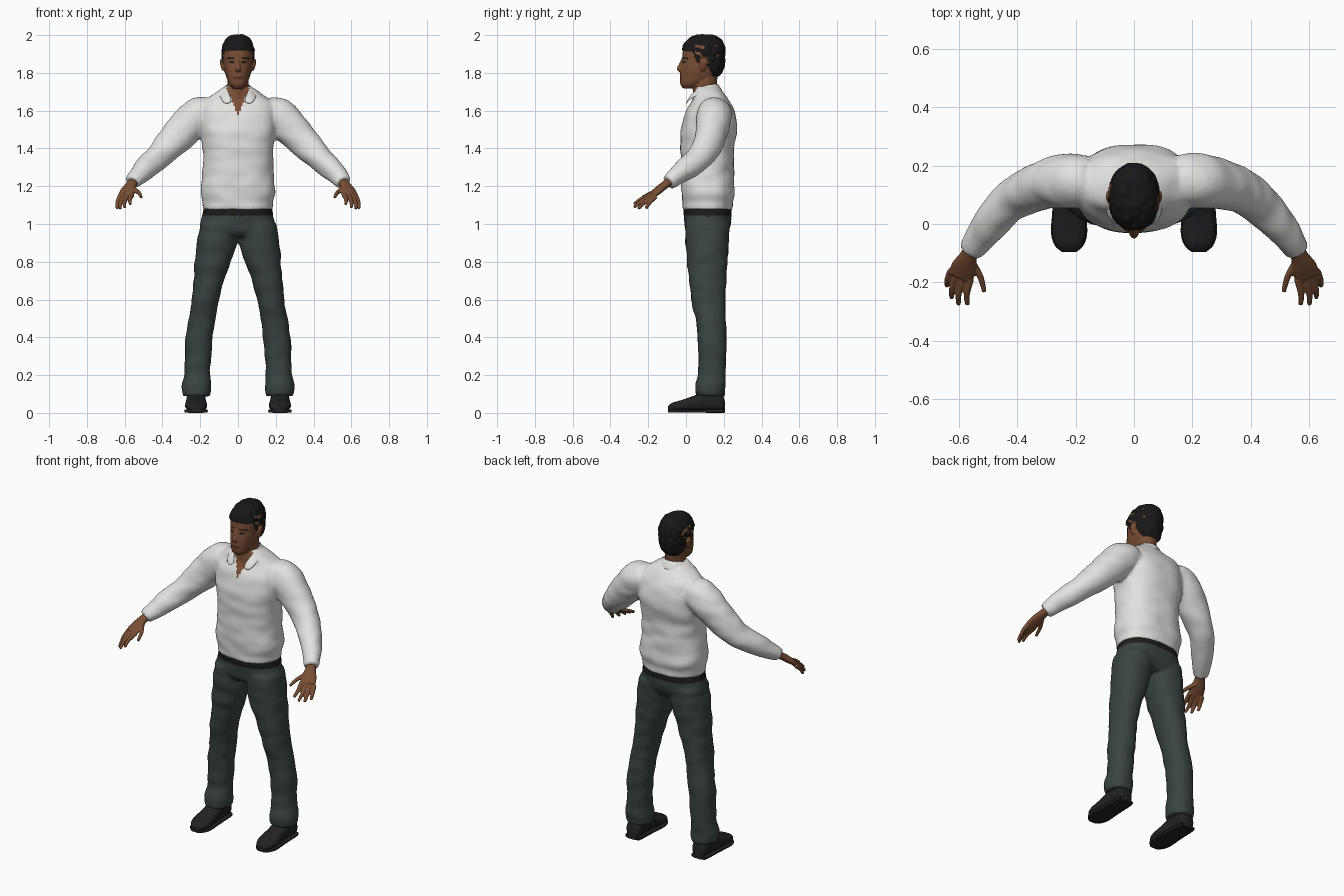
import bpy, bmesh, math
from mathutils import Vector, noise

if "Cube" in bpy.data.objects:
    bpy.data.objects.remove(bpy.data.objects["Cube"])


def material(name, rgb):
    m = bpy.data.materials.new(name)
    m.use_nodes = True
    m.diffuse_color = (*rgb, 1)
    bsdf = m.node_tree.nodes["Principled BSDF"]
    bsdf.inputs["Base Color"].default_value = (*rgb, 1)
    bsdf.inputs["Roughness"].default_value = 0.8
    return m


WHITE = material("white cloth", (0.76, 0.76, 0.74))
GREY = material("slate cloth", (0.042, 0.056, 0.056))
BLACK = material("black belt", (0.012, 0.012, 0.013))
LEATHER = material("shoe leather", (0.016, 0.016, 0.018))
SKIN = material("brown skin", (0.19, 0.075, 0.034))
LIPS = material("dark lips", (0.09, 0.03, 0.02))
HAIR = material("black hair", (0.009, 0.009, 0.01))
X, Y, Z = Vector((1, 0, 0)), Vector((0, 1, 0)), Vector((0, 0, 1))


def refine(rows, steps=5):
    """Catmull-Rom interpolation between section rows."""
    rows = [Vector(r) for r in rows]
    out = []
    for i in range(len(rows) - 1):
        a, b, c = rows[max(i - 1, 0)], rows[i], rows[i + 1]
        d = rows[min(i + 2, len(rows) - 1)]
        for k in range(steps):
            t = k / steps
            out.append(0.5 * (2 * b + (c - a) * t + (2 * a - 5 * b + 4 * c - d) * t * t
                              + (3 * b - a - 3 * c + d) * t ** 3))
    return out + [rows[-1]]


def loft(bm, rows, frame=(X, Y), power=2.0, sides=28):
    """Closed tube through rows of x, y, z, half width, half depth.
    With frame None the rings follow the path."""
    rows = refine(rows)
    rings = []
    for i, r in enumerate(rows):
        u, v = frame or (X, Y)
        if frame is None:
            t = rows[min(i + 1, len(rows) - 1)].copy() - rows[max(i - 1, 0)]
            u = Vector(t[:3]).cross(Z).normalized()
            v = u.cross(Vector(t[:3])).normalized()
        ring = []
        for k in range(sides):
            c, s = math.cos(math.tau * k / sides), math.sin(math.tau * k / sides)
            c = math.copysign(abs(c) ** (2 / power), c)
            s = math.copysign(abs(s) ** (2 / power), s)
            ring.append(bm.verts.new(Vector(r[:3]) + u * c * r[3] + v * s * r[4]))
        rings.append(ring)
    for a, b in zip(rings, rings[1:]):
        for k in range(sides):
            j = (k + 1) % sides
            bm.faces.new((a[k], a[j], b[j], b[k]))
    bm.faces.new(rings[0])
    bm.faces.new(rings[-1])


def flip(rows, s):
    return [(r[0] * s, *r[1:]) for r in rows]


def finish(name, bm, mats, voxel=0, relax=3, rule=None, push=None):
    """Fuse the lofts, then colour faces by rule and push vertices along normals."""
    bmesh.ops.recalc_face_normals(bm, faces=bm.faces)
    me = bpy.data.meshes.new(name)
    bm.to_mesh(me)
    bm.free()
    ob = bpy.data.objects.new(name, me)
    bpy.context.collection.objects.link(ob)
    if voxel:
        mod = ob.modifiers.new("fuse", 'REMESH')
        mod.mode, mod.voxel_size = 'VOXEL', voxel
        mod = ob.modifiers.new("relax", 'SMOOTH')
        mod.factor, mod.iterations = 0.5, relax
        deps = bpy.context.evaluated_depsgraph_get()
        me = bpy.data.meshes.new_from_object(ob.evaluated_get(deps))
        ob.modifiers.clear()
        ob.data = me
    me.materials.clear()
    for m in mats:
        me.materials.append(m)
    for p in me.polygons:
        p.use_smooth = True
        p.material_index = rule(p.center) if rule else 0
    if push:
        moves = [v.co + v.normal * push(v.co) for v in me.vertices]
        for v, co in zip(me.vertices, moves):
            v.co = co
    return ob


def folds(co):
    return 0.006 * noise.noise(Vector((co.x * 9, co.y * 9, co.z * 16)))


# Shirt: torso and sleeves
bm = bmesh.new()
loft(bm, [(0, .115, 1.075, .184, .132), (0, .115, 1.12, .186, .134), (0, .116, 1.17, .200, .142),
          (0, .114, 1.25, .190, .140), (0, .112, 1.38, .186, .141), (0, .122, 1.50, .200, .150),
          (0, .128, 1.60, .205, .126), (0, .130, 1.655, .175, .100), (0, .115, 1.70, .110, .075),
          (0, .105, 1.73, .066, .062)], power=2.4, sides=40)
SLEEVE = [(.15, .150, 1.59, .085, .085), (.22, .148, 1.565, .094, .100), (.30, .135, 1.485, .085, .092),
          (.37, .110, 1.41, .076, .080), (.43, .070, 1.35, .068, .070), (.50, -.010, 1.285, .058, .060),
          (.56, -.092, 1.22, .042, .040)]
for s in (1, -1):
    loft(bm, flip(SLEEVE, s), frame=None)
finish("shirt", bm, [WHITE, SKIN], .010, 4,
       lambda c: int(c.y < .06 and abs(c.x) < (c.z - 1.575) * .42), folds)

# Collar: folded band, mirrored
bm = bmesh.new()
top = [(0, .172, 1.745), (.055, .148, 1.743), (.068, .09, 1.735), (.048, .03, 1.695), (.022, .004, 1.645)]
low = [(0, .205, 1.70), (.078, .170, 1.698), (.102, .09, 1.692), (.096, .022, 1.665), (.070, -.004, 1.628)]
a, b = [[bm.verts.new(p) for p in edge] for edge in (top, low)]
for i in range(len(a) - 1):
    bm.faces.new((a[i], a[i + 1], b[i + 1], b[i]))
collar = finish("collar", bm, [WHITE])
mod = collar.modifiers.new("mirror", 'MIRROR')
mod.use_clip = True
mod = collar.modifiers.new("thickness", 'SOLIDIFY')
mod.thickness, mod.offset = .008, 0
collar.modifiers.new("rounding", 'SUBSURF').levels = 2

# Trousers with belt
bm = bmesh.new()
loft(bm, [(0, .114, 1.085, .180, .127), (0, .115, 1.03, .192, .125), (0, .114, .97, .202, .117),
          (0, .112, .93, .190, .090)], power=2.4, sides=40)
LEG = [(.105, .114, 1.00, .098, .116), (.112, .112, .90, .106, .114), (.132, .112, .80, .096, .106),
       (.154, .116, .70, .082, .098), (.173, .119, .60, .072, .090), (.190, .130, .50, .070, .080),
       (.205, .139, .40, .072, .076), (.216, .137, .22, .069, .072), (.220, .130, .14, .078, .077),
       (.220, .128, .09, .072, .076)]
for s in (1, -1):
    loft(bm, flip(LEG, s), power=2.2)
finish("trousers", bm, [GREY, BLACK], .010, 3, lambda c: int(c.z > 1.042), folds)

# Head: skull, neck, nose and ears, with raised hair
HAIRLINE = [(-.1, 1.925), (.035, 1.915), (.06, 1.855), (.105, 1.855), (.14, 1.785), (.4, 1.765)]


def hairy(c):
    for (y0, z0), (y1, z1) in zip(HAIRLINE, HAIRLINE[1:]):
        if y0 <= c.y < y1:
            line = z0 + (z1 - z0) * (c.y - y0) / (y1 - y0)
    ear = abs(c.x) > .079 and c.z < 1.882
    return c.z > line and not ear


def face_colour(c):
    x = abs(c.x)
    if hairy(c):
        patch = x > .06 and 1.885 < c.z < 1.945 and .05 < c.y < .18
        return 0 if patch and noise.noise(c * 45) > .22 else 1
    if c.y < .035:
        brow = abs(c.z - 1.880 + x * .06) < .005 and .016 < x < .058
        eye = abs(c.z - 1.857) < .005 and .020 < x < .046
        if brow or eye:
            return 1
        if abs(c.z - 1.773) < .007 and x < .025:
            return 2
    return 0


bm = bmesh.new()
loft(bm, [(0, .095, 1.62, .062, .062), (0, .098, 1.70, .057, .062), (0, .105, 1.80, .056, .064)])
loft(bm, [(0, .015, 1.718, .026, .030), (0, .030, 1.740, .046, .060), (0, .065, 1.780, .063, .097),
          (0, .081, 1.820, .073, .110), (0, .089, 1.860, .077, .110), (0, .091, 1.900, .079, .110),
          (0, .094, 1.940, .075, .104), (0, .098, 1.975, .058, .080), (0, .100, 1.994, .030, .042)],
     power=2.2)
loft(bm, [(0, -.012, 1.875, .009, .012), (0, -.024, 1.845, .011, .014), (0, -.032, 1.820, .016, .018),
          (0, -.022, 1.806, .015, .014)])
for s in (1, -1):
    loft(bm, flip([(.076, .088, 1.812, .008, .010), (.082, .090, 1.835, .010, .018),
                   (.085, .094, 1.860, .011, .022), (.082, .094, 1.877, .008, .014)], s))
finish("head", bm, [SKIN, HAIR, LIPS], .004, 3, face_colour,
       lambda c: .008 + .005 * noise.noise(c * 40) if hairy(c) else 0)

# Hands: palm, four fingers and a thumb
PALM = [(.545, -.070, 1.235, .028, .024), (.566, -.110, 1.208, .030, .021), (.580, -.145, 1.180, .043, .020),
        (.594, -.180, 1.152, .044, .016)]
FINGERS = [((.560, -.188, 1.156), (.572, -.240, 1.130), (.570, -.276, 1.105)),
           ((.584, -.182, 1.150), (.600, -.238, 1.118), (.600, -.276, 1.088)),
           ((.606, -.172, 1.147), (.622, -.222, 1.112), (.624, -.252, 1.080)),
           ((.626, -.160, 1.146), (.638, -.192, 1.114), (.640, -.212, 1.082)),
           ((.555, -.130, 1.186), (.526, -.180, 1.166), (.512, -.232, 1.142))]
for s, side in ((1, "left"), (-1, "right")):
    bm = bmesh.new()
    loft(bm, flip(PALM, s), frame=None)
    for f in FINGERS:
        loft(bm, flip([(*p, r, r) for p, r in zip(f, (.013, .011, .008))], s), frame=None, sides=12)
    finish(side + "_hand", bm, [SKIN], .004, 2)

# Shoes: rounded upper on a flat sole with a heel
SHOE = [(.206, .058, .028), (.185, .100, .046), (.110, .115, .050), (.040, .088, .054),
        (-.030, .064, .058), (-.072, .052, .046), (-.095, .034, .022)]
for s, side in ((1, "left"), (-1, "right")):
    bm = bmesh.new()
    loft(bm, [(.222 * s, y, h / 2 + .006, w, h / 2 - .004) for y, h, w in SHOE], (X, Z), 2.6)
    loft(bm, [(.222 * s, y, .010, w + .004, .009) for y, h, w in SHOE], (X, Z), 6)
    loft(bm, [(.222 * s, y, .010, .046, .010) for y in (.200, .150, .105)], (X, Z), 6)
    finish(side + "_shoe", bm, [LEATHER])
    bpy.context.view_layer.objects.active = bpy.data.objects[side + "_shoe"]
    bpy.context.active_object.select_set(True)
    bpy.ops.object.shade_smooth_by_angle(angle=math.radians(45))
    bpy.context.active_object.select_set(False)
